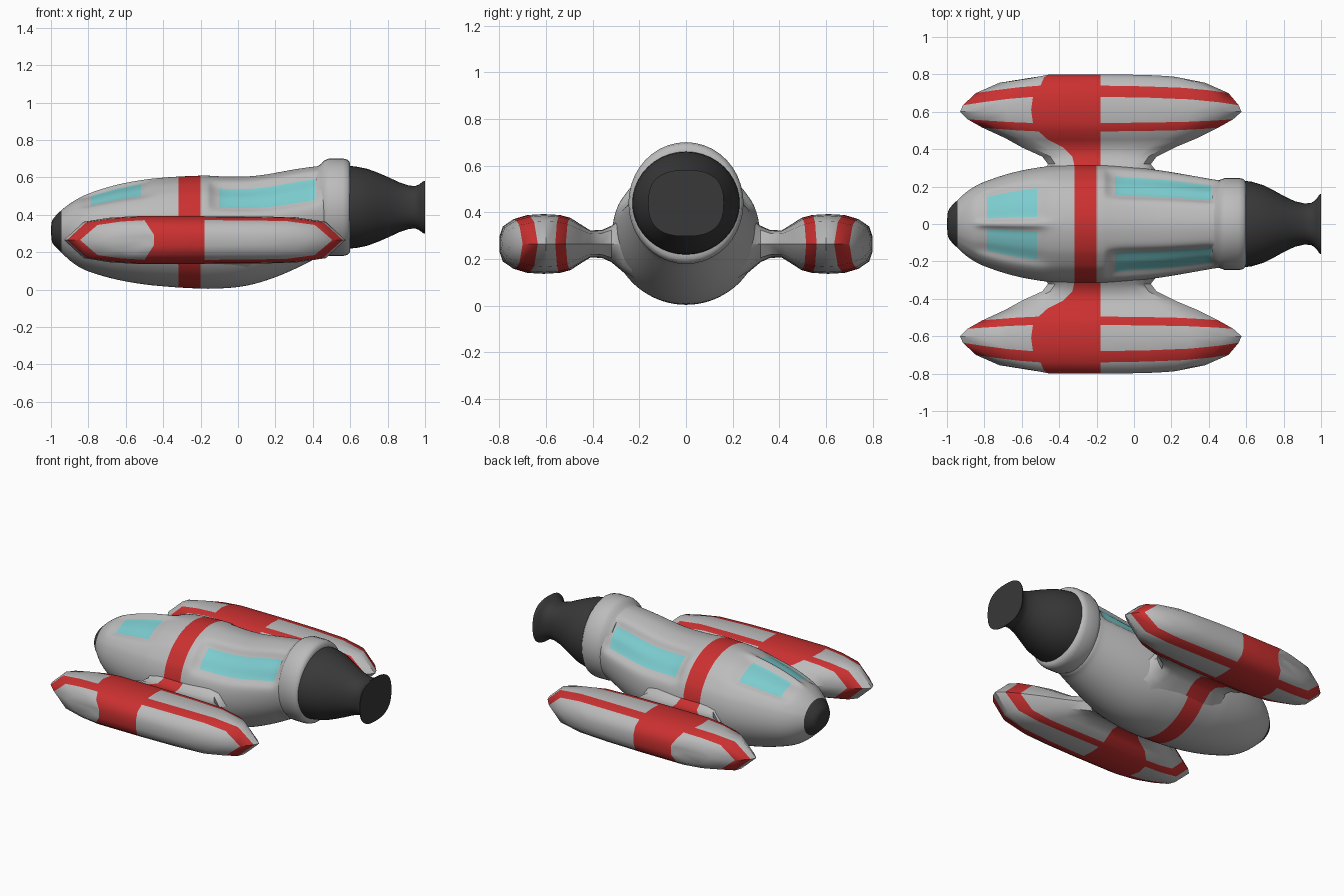
import bpy, bmesh
from math import sin, cos, pi, radians, copysign

if "Cube" in bpy.data.objects:
    bpy.data.objects.remove(bpy.data.objects["Cube"])


def paint(name, rgb):
    m = bpy.data.materials.new(name)
    m.diffuse_color = (*rgb, 1)
    m.use_nodes = True
    m.node_tree.nodes["Principled BSDF"].inputs["Base Color"].default_value = m.diffuse_color
    return m


GREY = paint("grey_paint", (0.5, 0.5, 0.5))
RED = paint("red_paint", (0.6, 0.03, 0.03))
DARK = paint("dark_metal", (0.04, 0.04, 0.04))
GLASS = paint("cyan_glass", (0.2, 0.6, 0.62))


def loft(name, rings, mats, pick=lambda i, j: 0, angle=40, zip_end=False):
    """Skin a list of equal-length rings; pick(i, j) gives the material slot."""
    bm = bmesh.new()
    vs = [[bm.verts.new(p) for p in r] for r in rings]
    n = len(vs[0])
    for i in range(len(vs) - 1):
        for j in range(n):
            k = (j + 1) % n
            f = bm.faces.new((vs[i][j], vs[i][k], vs[i + 1][k], vs[i + 1][j]))
            f.material_index = pick(i, j)
    bm.faces.new(vs[0]).material_index = pick(0, 0)
    if zip_end:      # close the last ring with strips from top to bottom
        for j in range(n // 2):
            ids = dict.fromkeys((j, j + 1, n - j - 1, (n - j) % n))
            f = bm.faces.new([vs[-1][q] for q in ids])
            f.material_index = pick(len(vs) - 1, j)
    else:
        bm.faces.new(vs[-1]).material_index = pick(len(vs) - 2, 0)
    bmesh.ops.recalc_face_normals(bm, faces=bm.faces)
    me = bpy.data.meshes.new(name)
    bm.to_mesh(me)
    bm.free()
    for m in mats:
        me.materials.append(m)
    me.polygons.foreach_set("use_smooth", [True] * len(me.polygons))
    me.set_sharp_from_angle(angle=radians(angle))
    ob = bpy.data.objects.new(name, me)
    bpy.context.collection.objects.link(ob)
    return ob


# Fuselage stations: x, bottom z, top z, half width
HULL = [(-1, .26, .36, .06), (-.985, .235, .385, .09), (-.945, .198, .425, .128),
        (-.9, .153, .46, .172), (-.85, .118, .49, .205), (-.805, .095, .513, .228),
        (-.65, .048, .564, .282), (-.5, .025, .588, .308), (-.455, .02, .594, .313),
        (-.32, .008, .605, .32), (-.18, .002, .61, .32), (-.155, .002, .609, .319),
        (-.115, .003, .606, .317), (0, .008, .602, .308), (.12, .034, .608, .294),
        (.25, .082, .634, .272), (.36, .135, .652, .252), (.415, .165, .658, .242),
        (.445, .18, .662, .237), (.5, .19, .665, .235)]
HALF = [0, 2.5, 7, 16, 25, 31, 43, 49, 62, 68, 80, 95, 110, 125, 140, 155, 168, 180]
ANGLES = HALF + [-a for a in HALF[-2:0:-1]]
# Windows: x range, angle range from the top, depth
WINDOWS = [(-.81, -.5, 7, 43, .024), (-.12, .42, 31, 62, .03)]


def window_depth(x, a):
    return max([d for x0, x1, a0, a1, d in WINDOWS
                if x0 <= x <= x1 and a0 <= abs(a) <= a1], default=0)


def hull_ring(x, z0, z1, w):
    ring = []
    t = min(max(x / .42, 0), 1)
    for a in ANGLES:
        th = radians(a) + copysign(radians(15) * t * sin(radians(a)) ** 2, a)
        d = window_depth(x, a)
        h = (z1 - z0) / 2
        ring.append((x, (w - d) * sin(th), (z0 + z1) / 2 + (h - d) * cos(th)))
    return ring


def hull_paint(i, j):
    xm = (HULL[i][0] + HULL[i + 1][0]) / 2
    a, b = ANGLES[j], ANGLES[(j + 1) % len(ANGLES)]
    if b < 0 < a:
        a = -180
    if xm < -.945:
        return 2
    if window_depth(xm, (a + b) / 2):
        return 3
    return 1 if -.32 < xm < -.18 else 0


hull = loft("fuselage", [hull_ring(*s) for s in HULL], [GREY, RED, DARK, GLASS], hull_paint, 60)
sub = hull.modifiers.new("smooth", 'SUBSURF')
sub.levels = sub.render_levels = 2


# Collar and engine: rounded rings around the x axis at z = 0.44
def round_ring(x, ry, rz, p=2.0, n=40):
    out = []
    for k in range(n):
        c, s = cos(2 * pi * k / n), sin(2 * pi * k / n)
        out.append((x, ry * copysign(abs(c) ** (2 / p), c),
                    .44 + rz * copysign(abs(s) ** (2 / p), s)))
    return out


collar = [(.42, .215), (.445, .232), (.46, .25), (.485, .26), (.56, .261),
          (.585, .255), (.598, .24), (.6, .22)]
loft("engine_collar", [round_ring(x, r * .945, r) for x, r in collar], [GREY])

engine = [(.58, .232, .222, 2), (.63, .226, .218, 2), (.69, .208, .206, 2),
          (.75, .178, .184, 2), (.81, .145, .158, 2.1), (.86, .122, .134, 2.2),
          (.91, .11, .117, 2.3), (.945, .112, .113, 2.4), (.965, .124, .12, 2.5),
          (.98, .14, .131, 2.6), (.992, .158, .14, 2.6), (1, .162, .142, 2.6)]
loft("engine_nozzle", [round_ring(*s) for s in engine], [DARK])

# Pylon and pod slices going outwards: y at tips, bulge at middle, x min, x max, half height, band start
POD = [(.2, 0, -.56, .2, .17, -.32), (.27, 0, -.49, .13, .12, -.32),
       (.32, 0, -.46, .09, .078, -.32), (.36, 0, -.49, .12, .06, -.33),
       (.41, 0, -.6, .22, .058, -.38), (.46, -.01, -.69, .34, .083, -.46),
       (.515, -.02, -.81, .45, .112, -.51), (.56, -.02, -.89, .53, .124, -.54),
       (.60, .01, -.93, .575, .128, -.55), (.635, .045, -.915, .56, .124, -.54),
       (.70, .04, -.845, .505, .106, -.5), (.755, .03, -.72, .38, .075, -.48),
       (.787, .013, -.52, .22, .03, -.45)]
BOW = [0, .35, .75, 1, 1, .9, .7, .35, 0]
RISE = [0, .76, .93, 1, 1, .99, .95, .76, 0]


def pod_ring(y, bow, x0, x1, h, bl):
    ch, br = .07 * (x1 - x0), -.18
    e0, e1 = x0 + ch, x1 - ch
    xs = [x0, e0, (e0 + bl) / 2, bl, br, br + (e1 - br) * .4, br + (e1 - br) * .75, e1, x1]
    top = [(x, y + bow * b, .265 + h * r) for x, b, r in zip(xs, BOW, RISE)]
    return top + [(x, v, .53 - z) for x, v, z in top[-2:0:-1]]


def pod_paint(i, j):
    col = j if j < 8 else 15 - j
    return 1 if col == 3 or i in (6, 9) else 0


pods = loft("side_pods", [pod_ring(*s) for s in POD], [GREY, RED], pod_paint, 42, zip_end=True)
mir = pods.modifiers.new("mirror", 'MIRROR')
mir.use_axis = (False, True, False)
